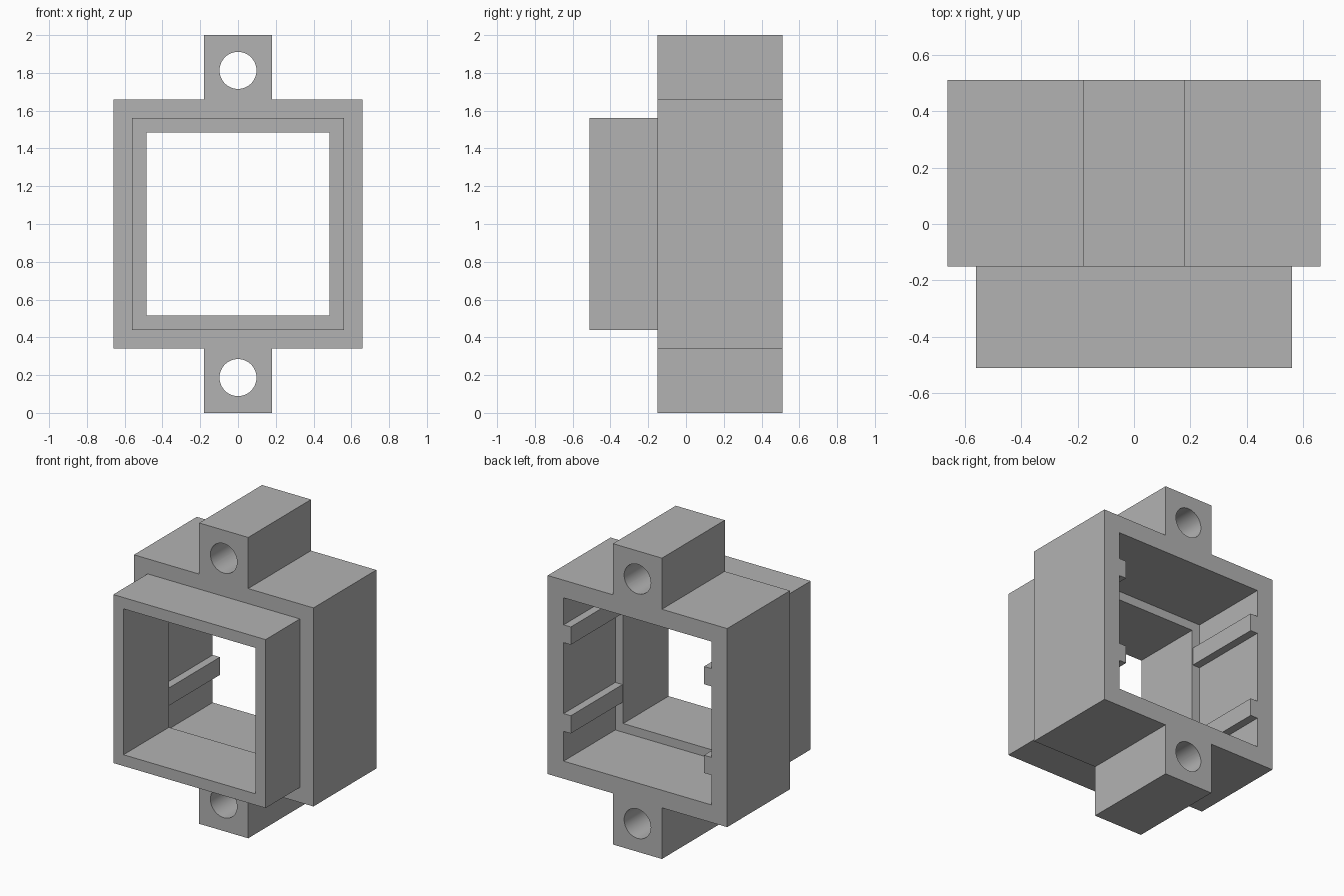
import bpy
import bmesh
import math

if "Cube" in bpy.data.objects:
    bpy.data.objects.remove(bpy.data.objects["Cube"], do_unlink=True)

# Single plain grey finish
GREY = (0.45, 0.45, 0.45, 1.0)
grey = bpy.data.materials.new("plain_grey")
grey.use_nodes = True
grey.diffuse_color = GREY
grey.node_tree.nodes["Principled BSDF"].inputs["Base Color"].default_value = GREY

MID = 1.0                   # height of the centre line
FRONT, BACK = -0.51, 0.51   # overall depth
SHOULDER = -0.15            # where the sleeve meets the body
LEDGE = -0.033              # inner end of the rear cavity
PAST = 0.1                  # overshoot for clean cuts


def extrude_profile(name, points, y0, y1):
    """Extrude a closed x/z outline along y."""
    bm = bmesh.new()
    face = bm.faces.new([bm.verts.new((x, y0, z)) for x, z in points])
    moved = bmesh.ops.extrude_face_region(bm, geom=[face])["geom"]
    bmesh.ops.translate(bm, vec=(0, y1 - y0, 0),
                        verts=[v for v in moved if isinstance(v, bmesh.types.BMVert)])
    bmesh.ops.recalc_face_normals(bm, faces=bm.faces)
    mesh = bpy.data.meshes.new(name)
    bm.to_mesh(mesh)
    bm.free()
    mesh.materials.append(grey)
    obj = bpy.data.objects.new(name, mesh)
    bpy.context.collection.objects.link(obj)
    return obj


def mirrored(right_side):
    """Close a right-hand outline, listed bottom to top, across x = 0."""
    return right_side + [(-x, z) for x, z in reversed(right_side)]


def square(half):
    return mirrored([(half, MID - half), (half, MID + half)])


def circle(radius, z, sides=48):
    angles = [math.tau * i / sides for i in range(sides)]
    return [(radius * math.cos(a), z + radius * math.sin(a)) for a in angles]


def combine(target, other, operation):
    """Apply a boolean and discard the helper."""
    mod = target.modifiers.new(operation.lower(), "BOOLEAN")
    mod.operation = operation
    mod.solver = "EXACT"
    mod.object = other
    bpy.context.view_layer.objects.active = target
    bpy.ops.object.modifier_apply(modifier=mod.name)
    bpy.data.objects.remove(other, do_unlink=True)


# Square body with a mounting tab above and below
body, tab = 0.66, 0.18
housing = extrude_profile("housing", mirrored([
    (tab, 0), (tab, MID - body), (body, MID - body),
    (body, MID + body), (tab, MID + body), (tab, 2 * MID)]), SHOULDER, BACK)

# Front sleeve, narrower than the body
sleeve = extrude_profile("front_sleeve", square(0.56), FRONT, SHOULDER + 0.05)
combine(housing, sleeve, "UNION")

# Rear cavity, whose notched outline leaves two guide rails on each side wall
wall, rail = 0.543, 0.49
outline = [(wall, MID - wall)]
for low, high in ((0.655, 0.773), (1.245, 1.363)):
    outline += [(wall, low), (rail, low), (rail, high), (wall, high)]
outline.append((wall, MID + wall))
cavity = extrude_profile("rear_cavity_cutter", mirrored(outline), LEDGE, BACK + PAST)
combine(housing, cavity, "DIFFERENCE")

# Front opening through the sleeve into the cavity
opening = extrude_profile("front_opening_cutter", square(0.485), FRONT - PAST, LEDGE + 0.02)
combine(housing, opening, "DIFFERENCE")

# Screw holes through both tabs
for z in (0.187, 1.813):
    hole = extrude_profile("screw_hole_cutter", circle(0.098, z), SHOULDER - PAST, BACK + PAST)
    combine(housing, hole, "DIFFERENCE")

# Smooth hole walls, crisp edges elsewhere
bpy.ops.object.select_all(action="DESELECT")
housing.select_set(True)
bpy.context.view_layer.objects.active = housing
bpy.ops.object.shade_smooth_by_angle(angle=math.radians(30))
